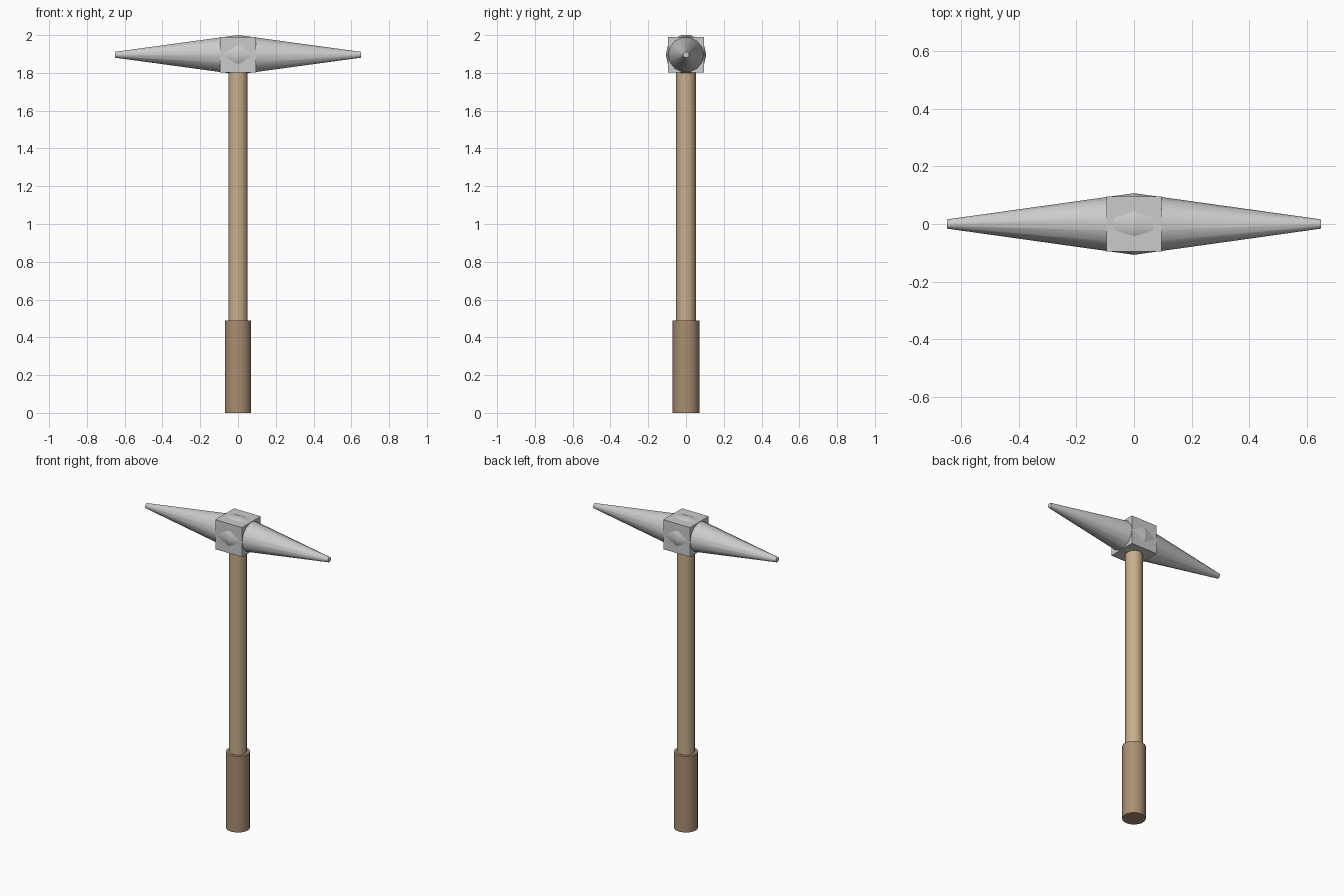
import bpy, math
from mathutils import Matrix

if "Cube" in bpy.data.objects:
    bpy.data.objects.remove(bpy.data.objects["Cube"])

SIDES = 14
HEAD_Z = 1.896


def material(name, rgb):
    m = bpy.data.materials.new(name)
    m.diffuse_color = (*rgb, 1)
    m.use_nodes = True
    m.node_tree.nodes["Principled BSDF"].inputs["Base Color"].default_value = m.diffuse_color
    return m


def tapered(name, r1, r2, depth, matrix, mat=None):
    """Cone or cylinder with its base at the matrix origin, running along local +z."""
    bpy.ops.mesh.primitive_cone_add(vertices=SIDES, radius1=r1, radius2=r2, depth=depth)
    ob = bpy.context.object
    ob.name = name
    ob.data.transform(matrix @ Matrix.Translation((0, 0, depth / 2)))
    bpy.ops.object.shade_smooth_by_angle(angle=math.radians(50))
    if mat:
        ob.data.materials.append(mat)
    return ob


wood = material("wood", (0.58, 0.43, 0.26))
leather = material("leather", (0.40, 0.27, 0.17))

# Shaft and thicker grip
tapered("handle", 0.052, 0.052, 1.88, Matrix.Translation((0, 0, 0.01)), wood)
tapered("grip", 0.071, 0.071, 0.49, Matrix.Identity(4), leather)

# Square block joining the head to the shaft
bpy.ops.mesh.primitive_cube_add(size=0.19, location=(0, 0, HEAD_Z))
bpy.context.object.name = "head_block"

# Two mirrored spikes meeting at the centre of the block
for side, name in ((1, "right_spike"), (-1, "left_spike")):
    place = Matrix.Translation((0, 0, HEAD_Z)) @ Matrix.Rotation(side * math.pi / 2, 4, 'Y')
    tapered(name, 0.107, 0.016, 0.65, place)
